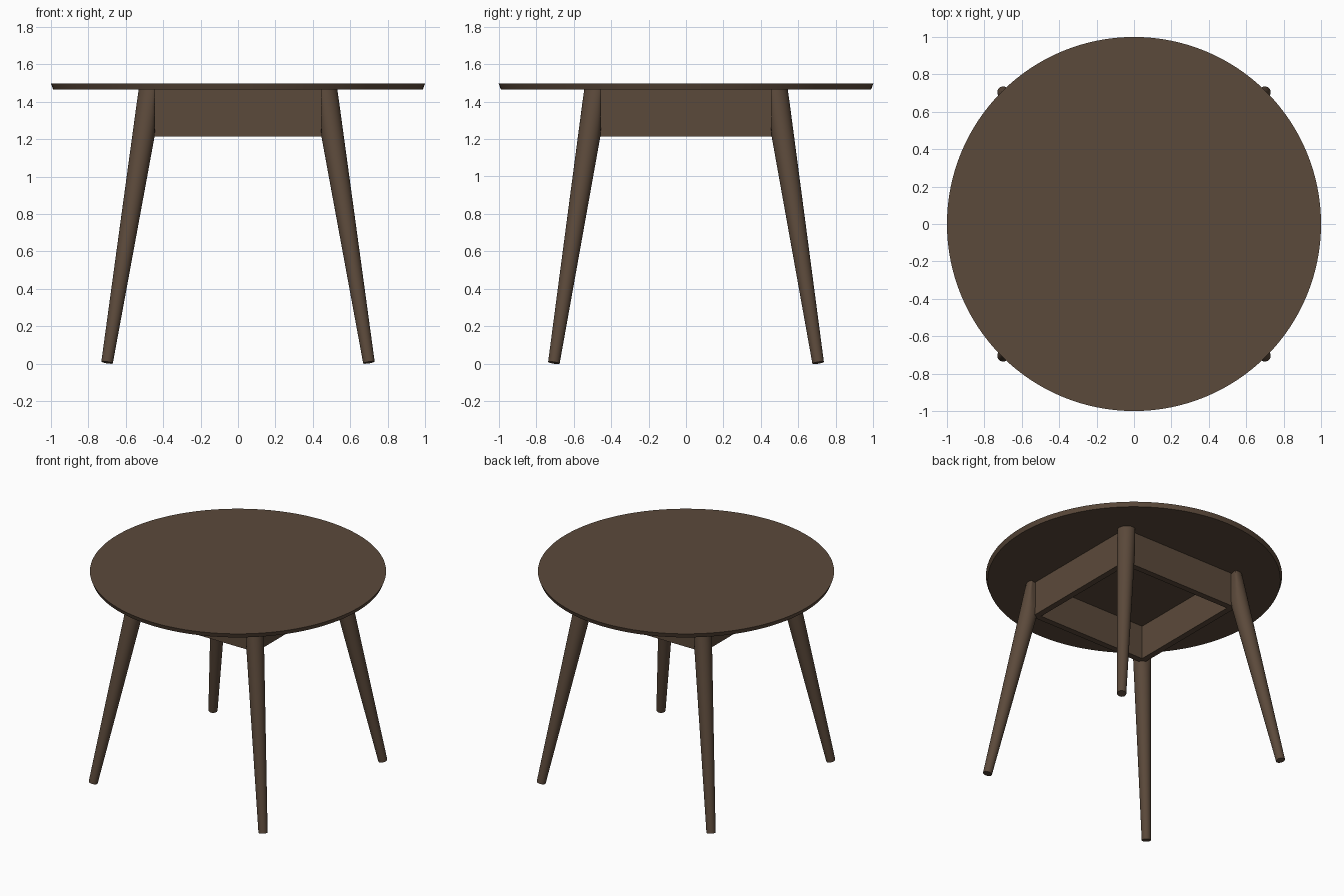
import bpy, bmesh, math
from mathutils import Vector

if "Cube" in bpy.data.objects:
    bpy.data.objects.remove(bpy.data.objects["Cube"], do_unlink=True)

wood = bpy.data.materials.new("dark_brown_wood")
wood.use_nodes = True
colour = (0.105, 0.067, 0.043, 1)
wood.diffuse_color = colour
bsdf = wood.node_tree.nodes["Principled BSDF"]
bsdf.inputs["Base Color"].default_value = colour
bsdf.inputs["Roughness"].default_value = 0.7

UNDERSIDE = 1.465


def finish(name, bm, smooth=True):
    bmesh.ops.recalc_face_normals(bm, faces=bm.faces)
    mesh = bpy.data.meshes.new(name)
    bm.to_mesh(mesh)
    bm.free()
    mesh.materials.append(wood)
    obj = bpy.data.objects.new(name, mesh)
    bpy.context.collection.objects.link(obj)
    if smooth:
        bpy.ops.object.select_all(action="DESELECT")
        obj.select_set(True)
        bpy.context.view_layer.objects.active = obj
        bpy.ops.object.shade_smooth_by_angle(angle=math.radians(35))
    return obj


def loft(bm, rings):
    """Skin a list of vertex rings and cap both ends."""
    for low, high in zip(rings, rings[1:]):
        for i in range(len(low)):
            j = (i + 1) % len(low)
            bm.faces.new((low[i], low[j], high[j], high[i]))
    bm.faces.new(rings[0][::-1])
    bm.faces.new(rings[-1])


# Round top with a slightly undercut rim
bm = bmesh.new()
bmesh.ops.create_cone(bm, cap_ends=True, segments=128, radius1=0.988,
                      radius2=1.0, depth=0.032)
bmesh.ops.translate(bm, verts=bm.verts, vec=(0, 0, UNDERSIDE + 0.016))
finish("table_top", bm)


# Splayed, tapered leg, with flats on its two inner sides where it meets the apron
def add_leg(name, sx, sy):
    foot = Vector((0.70, 0.705, 0.006))
    head = Vector((0.466, 0.478, UNDERSIDE))
    axis = (head - foot).normalized()
    side = Vector((0, 1, 0)).cross(axis).normalized()
    across = axis.cross(side)
    bm = bmesh.new()
    rings = []
    steps, sides = 24, 40
    for k in range(steps + 1):
        t = k / steps
        centre, radius = foot.lerp(head, t), 0.031 + 0.034 * t
        ring = []
        for i in range(sides):
            a = math.tau * i / sides
            p = centre + radius * (math.cos(a) * side + math.sin(a) * across)
            p.x, p.y = max(p.x, 0.443), max(p.y, 0.453)
            p.z = min(p.z, UNDERSIDE + 0.005)
            ring.append(bm.verts.new((p.x * sx, p.y * sy, p.z)))
        rings.append(ring)
    loft(bm, rings)
    finish(name, bm)


for depth, sy in (("front", -1), ("back", 1)):
    for hand, sx in (("left", 1), ("right", -1)):
        add_leg(f"{depth}_{hand}_leg", sx, sy)


# Apron boards under the top
def add_board(name, size, centre):
    bm = bmesh.new()
    bmesh.ops.create_cube(bm, size=1)
    bmesh.ops.scale(bm, verts=bm.verts, vec=size)
    bmesh.ops.translate(bm, verts=bm.verts, vec=centre)
    finish(name, bm, smooth=False)


OUT, THICK, LOW = 0.49, 0.045, 1.213
height, mid = UNDERSIDE - LOW, (UNDERSIDE + LOW) / 2
offset = OUT - THICK / 2
for sign, y_name, x_name in ((-1, "front", "right"), (1, "back", "left")):
    add_board(f"{y_name}_apron", (2 * OUT, THICK, height), (0, sign * offset, mid))
    add_board(f"{x_name}_apron", (THICK, 2 * (OUT - THICK), height), (sign * offset, 0, mid))
